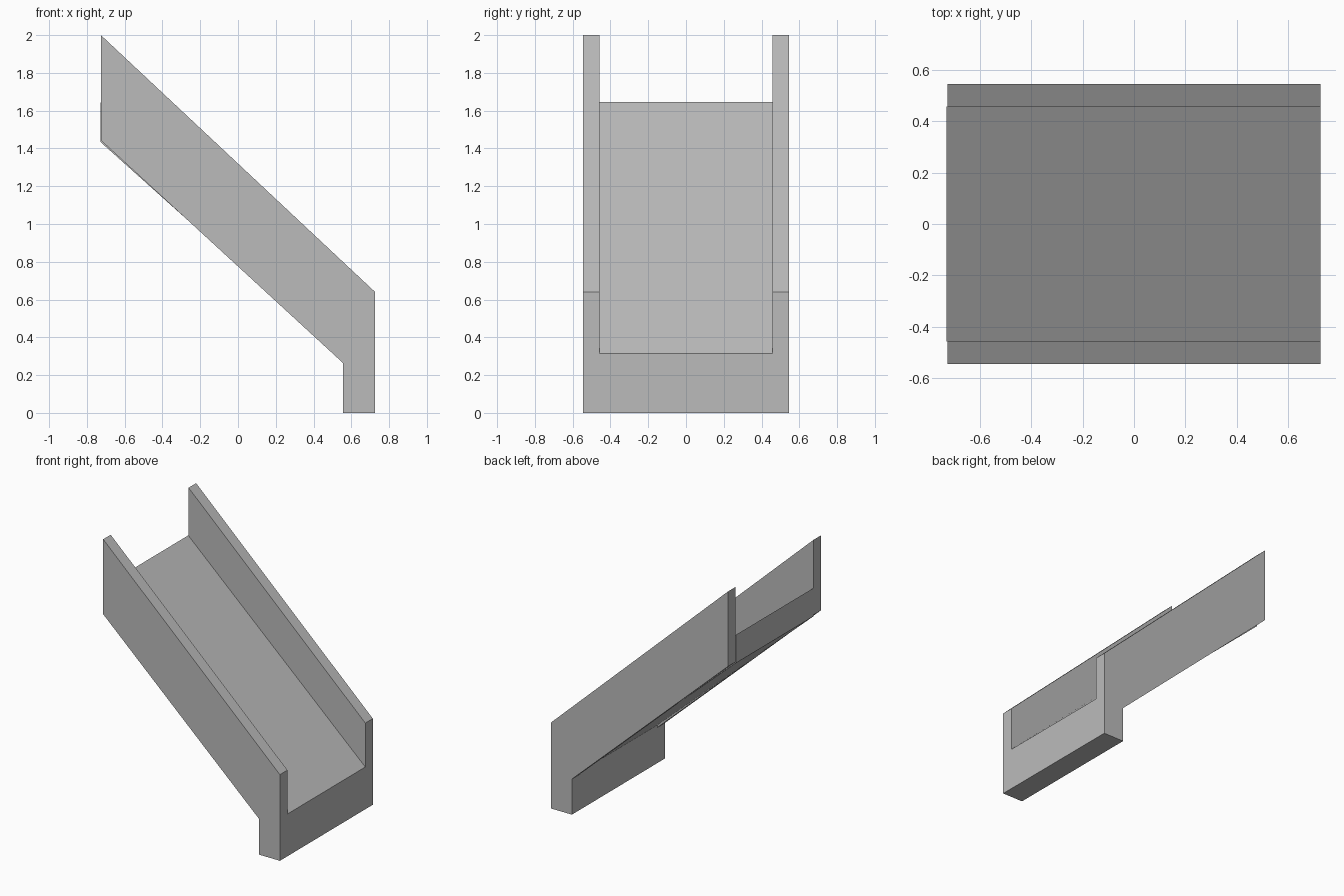
import bpy
import bmesh

cube = bpy.data.objects.get("Cube")
if cube:
    bpy.data.objects.remove(cube, do_unlink=True)

grey = bpy.data.materials.new("plain grey")
grey.use_nodes = True
grey.diffuse_color = (0.5, 0.5, 0.5, 1)
grey.node_tree.nodes["Principled BSDF"].inputs["Base Color"].default_value = (0.5, 0.5, 0.5, 1)

HALF, INNER = 0.545, 0.457  # outer and inner half widths
LOW, HIGH, FOOT = 0.726, -0.726, 0.556  # x of low end, high end, back of foot


def extrude_profile(name, profile, y0, y1):
    """Solid from an x-z outline swept between two y values."""
    bm = bmesh.new()
    face = bm.faces.new([bm.verts.new((x, y0, z)) for x, z in profile])
    swept = bmesh.ops.extrude_face_region(bm, geom=[face])["geom"]
    verts = [v for v in swept if isinstance(v, bmesh.types.BMVert)]
    bmesh.ops.translate(bm, verts=verts, vec=(0, y1 - y0, 0))
    bmesh.ops.recalc_face_normals(bm, faces=bm.faces)
    mesh = bpy.data.meshes.new(name)
    bm.to_mesh(mesh)
    bm.free()
    mesh.materials.append(grey)
    obj = bpy.data.objects.new(name, mesh)
    bpy.context.collection.objects.link(obj)
    return obj


# Side walls, each running down into the foot
wall = [(HIGH, 2), (LOW, 0.64), (LOW, 0), (FOOT, 0), (FOOT, 0.264), (HIGH, 1.443)]
extrude_profile("right_side_wall", wall, -HALF, -INNER)
extrude_profile("left_side_wall", wall, INNER, HALF)

# Sloping floor with the foot between the walls
floor = [(HIGH - 0.003, 1.645), (LOW, 0.314), (LOW, 0), (FOOT, 0), (FOOT, 0.283), (HIGH - 0.003, 1.435)]
extrude_profile("slide_floor", floor, -INNER, INNER)
